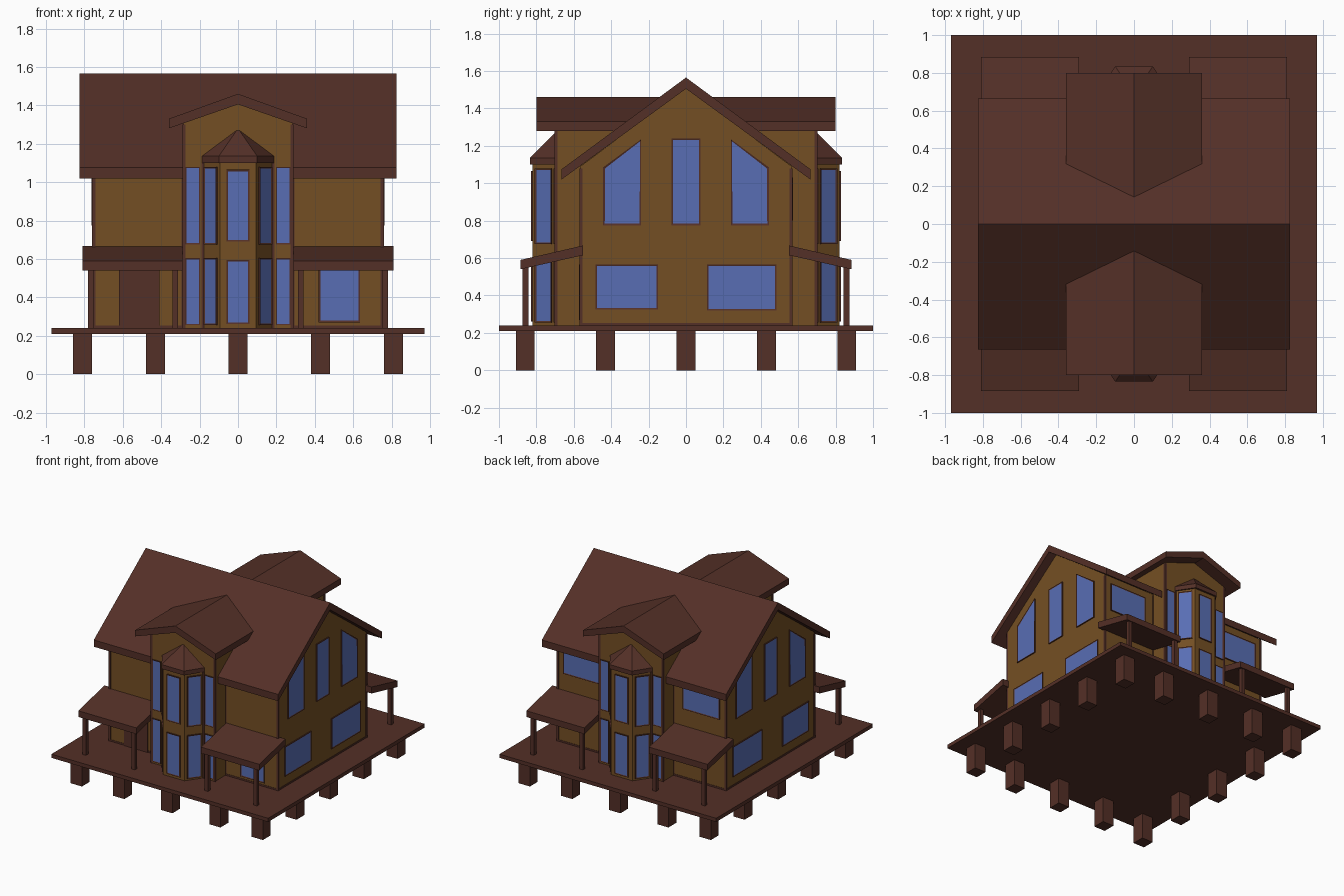
import bpy, bmesh
from mathutils import Vector

if "Cube" in bpy.data.objects:
    bpy.data.objects.remove(bpy.data.objects["Cube"])


def material(name, rgb):
    m = bpy.data.materials.new(name)
    m.diffuse_color = (*rgb, 1)
    m.use_nodes = True
    m.node_tree.nodes["Principled BSDF"].inputs["Base Color"].default_value = m.diffuse_color
    return m


DARK = material("dark_timber", (0.088, 0.029, 0.020))
WALL = material("wall_wood", (0.175, 0.078, 0.017))
GLASS = material("blue_glass", (0.098, 0.155, 0.455))


def finish(name, bm, *mats):
    me = bpy.data.meshes.new(name)
    bmesh.ops.recalc_face_normals(bm, faces=bm.faces[:])
    bm.to_mesh(me)
    bm.free()
    for m in mats:
        me.materials.append(m)
    ob = bpy.data.objects.new(name, me)
    bpy.context.collection.objects.link(ob)
    return ob


def extruded(pts, vec):
    """Closed prism from a planar outline and an extrusion vector."""
    bm = bmesh.new()
    f = bm.faces.new([bm.verts.new(p) for p in pts])
    new = bmesh.ops.extrude_face_region(bm, geom=[f], use_keep_orig=True)["geom"]
    bmesh.ops.translate(bm, vec=vec, verts=[v for v in new if isinstance(v, bmesh.types.BMVert)])
    bmesh.ops.recalc_face_normals(bm, faces=bm.faces[:])
    return bm


def prism(name, pts, vec, mat):
    return finish(name, extruded(pts, vec), mat)


def box(name, x0, x1, y0, y1, z0, z1, mat):
    return prism(name, [(x0, y0, z0), (x1, y0, z0), (x1, y1, z0), (x0, y1, z0)], (0, 0, z1 - z0), mat)


def plate(name, outline, origin, normal, glass=True, frame=0.012):
    """Thin wall plate; outline is (along wall, height). Glass is an inset face."""
    n = Vector((*normal, 0)).normalized()
    u = Vector((-n.y, n.x, 0))
    o = Vector((*origin, 0)) - n * 0.001
    bm = extruded([o + u * a + Vector((0, 0, h)) for a, h in outline], n * 0.009)
    if glass:
        front = [f for f in bm.faces if f.normal.dot(n) > 0.9]
        bmesh.ops.inset_individual(bm, faces=front, thickness=frame, depth=-0.003)
        front[0].material_index = 1
    return finish(name, bm, DARK, GLASS)


def rect(a0, a1, h0, h1):
    return [(a0, h0), (a1, h0), (a1, h1), (a0, h1)]


# Deck and piles around its edge
box("deck", -0.97, 0.97, -1, 1, 0.21, 0.24, DARK)
steps = (-1, -0.5, 0, 0.5, 1)
for i in steps:
    for j in steps:
        if abs(i) == 1 or abs(j) == 1:
            x, y = i * 0.81 if abs(i) == 1 else i * 0.86, j * 0.86
            box("pile", x - 0.05, x + 0.05, y - 0.05, y + 0.05, 0, 0.21, DARK)

# Main house body and gable roof
prism("main_walls", [(-0.755, y, z) for y, z in
      ((-0.565, 0.24), (0.565, 0.24), (0.565, 1.09), (0, 1.51), (-0.565, 1.09))], (1.51, 0, 0), WALL)
prism("main_roof", [(-0.825, y, z) for y, z in
      ((-0.665, 1.02), (-0.665, 1.075), (0, 1.565), (0.665, 1.075), (0.665, 1.02), (0, 1.505))],
      (1.65, 0, 0), DARK)
box("base_trim", -0.758, 0.758, -0.568, 0.568, 0.24, 0.253, DARK)

# Cross wing through the house, with its low gable roof
prism("wing_walls", [(x, -0.70, z) for x, z in
      ((-0.285, 0.24), (0.285, 0.24), (0.285, 1.315), (0, 1.41), (-0.285, 1.315))], (0, 1.40, 0), WALL)
prism("wing_roof", [(x, -0.80, z) for x, z in
      ((-0.36, 1.28), (-0.36, 1.33), (0, 1.46), (0.36, 1.33), (0.36, 1.28), (0, 1.405))],
      (0, 1.60, 0), DARK)

for sy in (-1, 1):
    n = (0, sy)
    # Bay walls and faceted bay cap
    bay = [(-0.185, 0.70), (-0.095, 0.82), (0.095, 0.82), (0.185, 0.70)]
    prism("bay_walls", [(x, sy * (y - 0.01 * (y < 0.75)), 0.24) for x, y in bay], (0, 0, 0.88), WALL)
    bm = bmesh.new()
    for x, y in [(-0.195, 0.69), (-0.10, 0.835), (0.10, 0.835), (0.195, 0.69)]:
        for z in (1.10, 1.135):
            bm.verts.new((x, sy * y, z))
    bm.verts.new((0, sy * 0.69, 1.28))
    bmesh.ops.convex_hull(bm, input=bm.verts[:])
    finish("bay_cap", bm, DARK)

    # Bay front windows
    plate("bay_window", rect(-0.06, 0.06, 0.26, 0.595), (0, sy * 0.82), n)
    plate("bay_window", rect(-0.06, 0.06, 0.69, 1.065), (0, sy * 0.82), n)

    for sx in (-1, 1):
        # Bay angled windows, wing windows
        for z0, z1 in ((0.255, 0.605), (0.675, 1.08)):
            plate("bay_side_window", rect(-0.055, 0.055, z0, z1), (sx * 0.14, sy * 0.76),
                  (sx * 0.8, sy * 0.6))
            plate("wing_window", rect(-0.039, 0.039, z0, z1), (sx * 0.236, sy * 0.70), n, frame=0.01)

        # Corner boards
        for name, x, y, top in (("house_corner_board", 0.755, 0.565, 1.08),
                                ("wing_corner_board", 0.285, 0.70, 1.30),
                                ("wall_joint_board", 0.289, 0.562, 1.08),
                                ("bay_joint_board", 0.185, 0.699, 1.10)):
            x, y = sx * (x - 0.004), sy * (y - 0.004)
            box(name, x - 0.008, x + 0.008, y - 0.008, y + 0.008, 0.24, top, DARK)

        # Porch roof and its two posts
        prism("porch_roof", [(sx * 0.29, sy * y, z) for y, z in
              ((0.55, 0.615), (0.55, 0.667), (0.885, 0.59), (0.885, 0.54))], (sx * 0.52, 0, 0), DARK)
        for x in (0.327, 0.765):
            x, y = x * sx, 0.858 * sy
            box("porch_post", x - 0.015, x + 0.015, y - 0.015, y + 0.015, 0.24, 0.56, DARK)

# Front door, front window, upper back windows
plate("front_door", rect(-0.62, -0.41, 0.24, 0.56), (0, -0.565), (0, -1), glass=False)
plate("front_window", rect(0.42, 0.635, 0.27, 0.565), (0, -0.565), (0, -1))
for sx in (-1, 1):
    plate("back_upper_window", rect(-0.165, 0.165, 0.80, 1.03), (sx * 0.535, 0.565), (0, 1))

# Gable end windows, mirrored left and right
for s in (-1, 1):
    origin, n = (s * 0.755, 0), (s, 0)
    plate("gable_centre_window", rect(-0.078, 0.078, 0.775, 1.24), origin, n)
    for t in (-1, 1):
        plate("gable_slanted_window", [(t * a, h) for a, h in
              ((0.24, 0.775), (0.443, 0.775), (0.443, 1.085), (0.24, 1.235))], origin, n)
    for a, b, z in ((-0.485, -0.15, 0.325), (0.112, 0.485, 0.32)):
        plate("gable_lower_window", rect(s * a, s * b, z, 0.565), origin, n)
